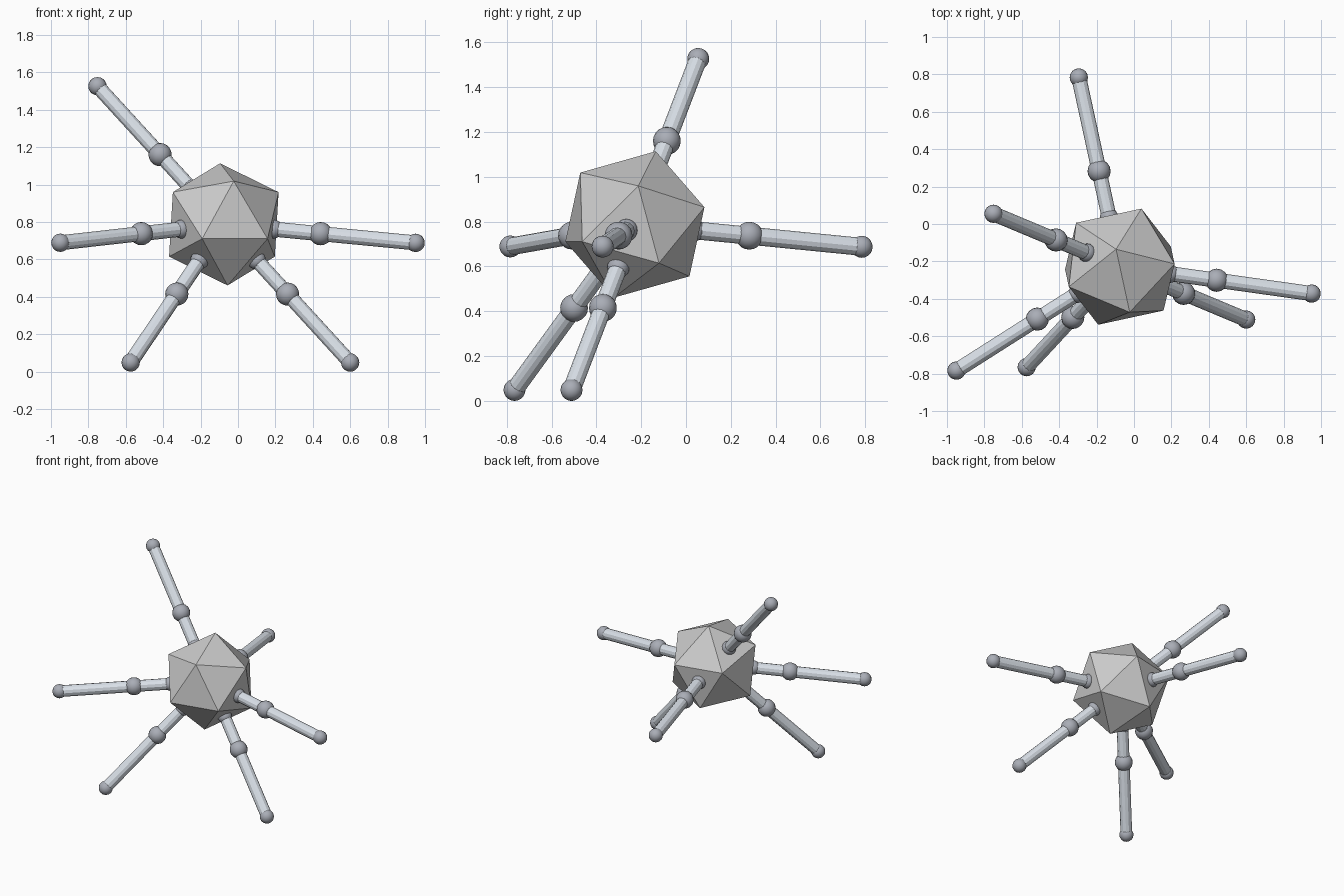
import bpy, bmesh
from mathutils import Vector, Matrix

if "Cube" in bpy.data.objects:
    bpy.data.objects.remove(bpy.data.objects["Cube"])

BODY_R = 0.34                       # centre to corner of the icosahedron
REACH = (0.27, 0.525, 1.04)         # hip, knee, foot distance along a leg
BALL_R = (0.05, 0.062, 0.049)
TUBE_R = 0.04
PHI = (1 + 5 ** 0.5) / 2


def material(name, rgb):
    m = bpy.data.materials.new(name)
    m.diffuse_color = (*rgb, 1)
    m.use_nodes = True
    m.node_tree.nodes["Principled BSDF"].inputs["Base Color"].default_value = m.diffuse_color
    return m


limb_mat = material("pale_steel", (0.70, 0.75, 0.81))
joint_mat = material("dark_steel", (0.40, 0.42, 0.47))


def add_object(name, bm, mat=None):
    mesh = bpy.data.meshes.new(name)
    bm.to_mesh(mesh)
    bm.free()
    obj = bpy.data.objects.new(name, mesh)
    bpy.context.collection.objects.link(obj)
    if mat:
        mesh.materials.append(mat)
    return obj


def ball(name, centre, radius):
    bm = bmesh.new()
    bmesh.ops.create_uvsphere(bm, u_segments=16, v_segments=10, radius=radius)
    obj = add_object(name, bm, joint_mat)
    obj.location = centre
    obj.data.shade_smooth()


def tube(name, a, b):
    bm = bmesh.new()
    bmesh.ops.create_cone(bm, cap_ends=True, segments=12, radius1=TUBE_R,
                          radius2=TUBE_R, depth=(b - a).length)
    obj = add_object(name, bm, limb_mat)
    obj.location = (a + b) / 2
    obj.rotation_mode = 'QUATERNION'
    obj.rotation_quaternion = (b - a).to_track_quat('Z', 'Y')


# Body orientation, from the normals of two neighbouring faces
n_low, n_side = Vector((.649, -.272, -.711)), Vector((.986, -.138, -.094))
z = (n_low + n_side).normalized()
x = (n_side - n_low).normalized()
x = (x - z * x.dot(z)).normalized()
rot = Matrix((x, z.cross(x), z)).transposed()

# Body: icosahedron as the hull of three golden rectangles
bm = bmesh.new()
for s in (-1, 1):
    for t in (-PHI, PHI):
        for p in ((0, s, t), (s, t, 0), (t, 0, s)):
            bm.verts.new(rot @ Vector(p).normalized() * BODY_R)
bmesh.ops.convex_hull(bm, input=bm.verts)
bmesh.ops.recalc_face_normals(bm, faces=bm.faces)
bm.normal_update()
normals = [f.normal.copy() for f in bm.faces]
body = add_object("body", bm)

# Legs grow from the face closest to each rough direction
rough = {
    "raised_leg": (-.65, .27, .71),
    "left_leg": (-.84, -.53, -.09),
    "front_left_leg": (-.48, -.52, -.71),
    "front_right_leg": (.65, -.27, -.71),
    "right_leg": (.99, -.14, -.09),
    "back_leg": (-.21, .97, -.10),
}
legs = {k: max(normals, key=lambda n: n.dot(Vector(d))) for k, d in rough.items()}

# Centre the feet over the origin and rest the lowest on the floor
tips = [n * REACH[2] for n in legs.values()]
lo = [min(t[i] for t in tips) for i in range(3)]
hi = [max(t[i] for t in tips) for i in range(3)]
centre = Vector((-(lo[0] + hi[0]) / 2, -(lo[1] + hi[1]) / 2, BALL_R[2] - lo[2]))
body.location = centre

# Hip, knee and foot balls joined by two tubes
for name, n in legs.items():
    pts = [centre + n * d for d in REACH]
    for part, p, r in zip(("hip", "knee", "foot"), pts, BALL_R):
        ball(f"{name}_{part}", p, r)
    tube(f"{name}_upper", pts[0], pts[1])
    tube(f"{name}_lower", pts[1], pts[2])
